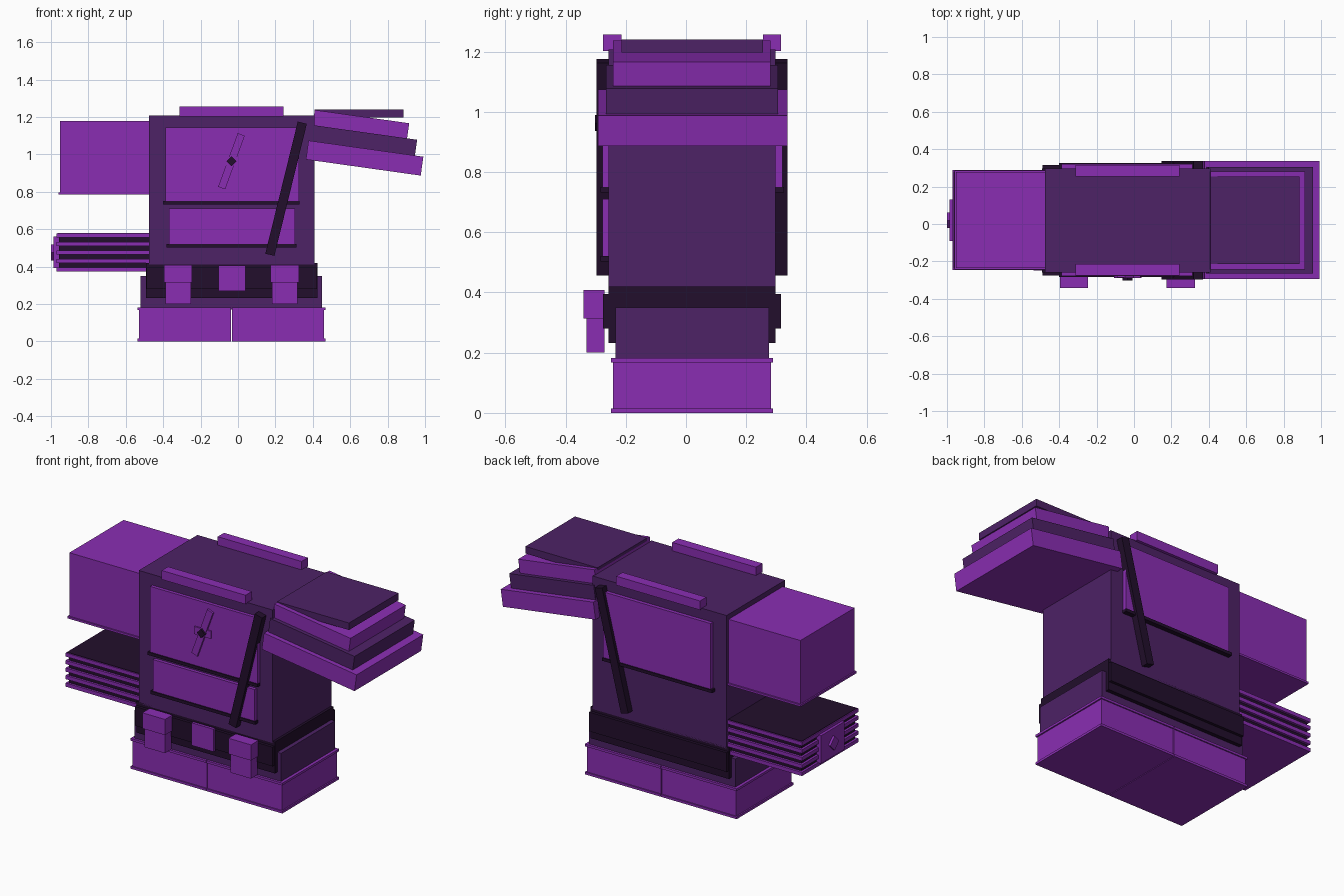
import bpy
from math import radians
from mathutils import Matrix, Vector


def material(name, color):
    m = bpy.data.materials.new(name)
    m.diffuse_color = (*color, 1)
    return m


BRIGHT = material("bright purple", (0.255, 0.027, 0.45))
MID = material("deep purple", (0.075, 0.016, 0.133))
DARK = material("blackish purple", (0.016, 0.0045, 0.025))

FACES = [(0, 1, 3, 2), (4, 6, 7, 5), (0, 4, 5, 1),
         (2, 3, 7, 6), (0, 2, 6, 4), (1, 5, 7, 3)]


def box(name, x, y, z, mat, tilt=0):
    """Box from (min, max) ranges, tilted around the y axis in degrees."""
    c = Vector([(r[0] + r[1]) / 2 for r in (x, y, z)])
    rot = Matrix.Rotation(radians(tilt), 3, 'Y')
    verts = [rot @ (Vector((a, b, d)) - c) for a in x for b in y for d in z]
    mesh = bpy.data.meshes.new(name)
    mesh.from_pydata(verts, [], FACES)
    mesh.materials.append(mat)
    ob = bpy.data.objects.new(name, mesh)
    ob.location = c
    bpy.context.collection.objects.link(ob)
    return ob


def around(c, size):
    return (c - size / 2, c + size / 2)


# Torso, hips and belt
box("torso", (-0.477, 0.41), (-0.258, 0.298), (0.41, 1.207), MID)
box("hips", (-0.52, 0.45), (-0.235, 0.275), (0.17, 0.35), MID)
box("belt", (-0.493, 0.425), (-0.258, 0.298), (0.232, 0.42), DARK)
box("belt_band", (-0.49, 0.422), (-0.275, 0.315), (0.28, 0.395), DARK)

# Leg blocks with thin rims at top and bottom
for side, x0, x1, o0, o1 in (("left", -0.53, -0.037, 0.008, 0),
                             ("right", -0.033, 0.46, 0, 0.008)):
    box(side + "_leg", (x0, x1), (-0.242, 0.282), (0, 0.18), BRIGHT)
    for z in (0, 0.168):
        box(side + "_leg_rim", (x0 - o0, x1 + o1), (-0.249, 0.289),
            (z, z + 0.014), BRIGHT)

# Belt pouches and buckle
for x in (-0.32, 0.25):
    box("pouch", around(x, 0.135), (-0.331, -0.27), (0.2, 0.40), BRIGHT)
    box("pouch_flap", around(x, 0.15), (-0.341, -0.27), (0.314, 0.408), BRIGHT)
box("buckle", (-0.105, 0.04), (-0.288, -0.27), (0.27, 0.405), BRIGHT)

# Chest and back panels with dark hems
for name, y, yb in (("chest", (-0.278, -0.25), (-0.284, -0.25)),
                    ("back", (0.29, 0.32), (0.29, 0.326))):
    box(name + "_panel", (-0.387, 0.325), y, (0.745, 1.143), BRIGHT)
    box(name + "_hem", (-0.4, 0.328), yb, (0.732, 0.75), DARK)
box("belly_panel", (-0.37, 0.305), (-0.278, -0.25), (0.515, 0.71), BRIGHT)
box("belly_hem", (-0.382, 0.312), (-0.284, -0.25), (0.503, 0.521), DARK)

# Chest ornament
box("ornament_crossbar", around(-0.035, 0.11), (-0.286, -0.27),
    around(0.963, 0.045), BRIGHT)
box("ornament_blade", around(-0.035, 0.04), (-0.29, -0.27),
    around(0.963, 0.305), BRIGHT, 20)
box("ornament_stud", around(-0.035, 0.038), (-0.302, -0.27),
    around(0.963, 0.038), DARK, 45)

# Diagonal sash wrapping front and back
box("sash", around(0.257, 0.05), (-0.298, 0.338), around(0.816, 0.727),
    DARK, 13.8)

# Trims along the upper torso edges
for y in ((-0.275, -0.215), (0.255, 0.315)):
    box("top_trim", (-0.313, 0.242), y, (1.203, 1.257), BRIGHT)

# Block arm with bottom rim
box("upper_arm", (-0.953, -0.47), (-0.235, 0.278), (0.787, 1.177), BRIGHT)
box("upper_arm_rim", (-0.961, -0.47), (-0.243, 0.287), (0.785, 0.797), BRIGHT)

# Ribbed forearm
box("forearm_core", (-0.957, -0.47), (-0.232, 0.275), (0.378, 0.578), DARK)
for i in range(5):
    box("forearm_rib", (-0.971, -0.47), (-0.245, 0.289),
        around(0.385 + 0.045 * i, 0.022), BRIGHT)
box("forearm_top", (-0.965, -0.47), (-0.238, 0.282), (0.57, 0.579), DARK)
box("end_plate", (-0.987, -0.95), (-0.09, 0.132), (0.393, 0.56), BRIGHT)
stud = box("end_stud", (-1.0, -0.98), around(0.02, 0.06), around(0.476, 0.06),
           BRIGHT)
stud.rotation_euler.x = radians(45)

# Layered shoulder plates
box("shoulder_plate_1", around(0.677, 0.62), (-0.293, 0.338),
    around(0.98, 0.102), BRIGHT, 8)
box("shoulder_plate_2", around(0.672, 0.565), (-0.265, 0.305),
    around(1.075, 0.085), MID, 8)
box("shoulder_plate_3", around(0.657, 0.51), (-0.242, 0.281),
    around(1.161, 0.082), BRIGHT, 8)
box("shoulder_cap", (0.408, 0.886), (-0.215, 0.255), (1.198, 1.24), MID)
